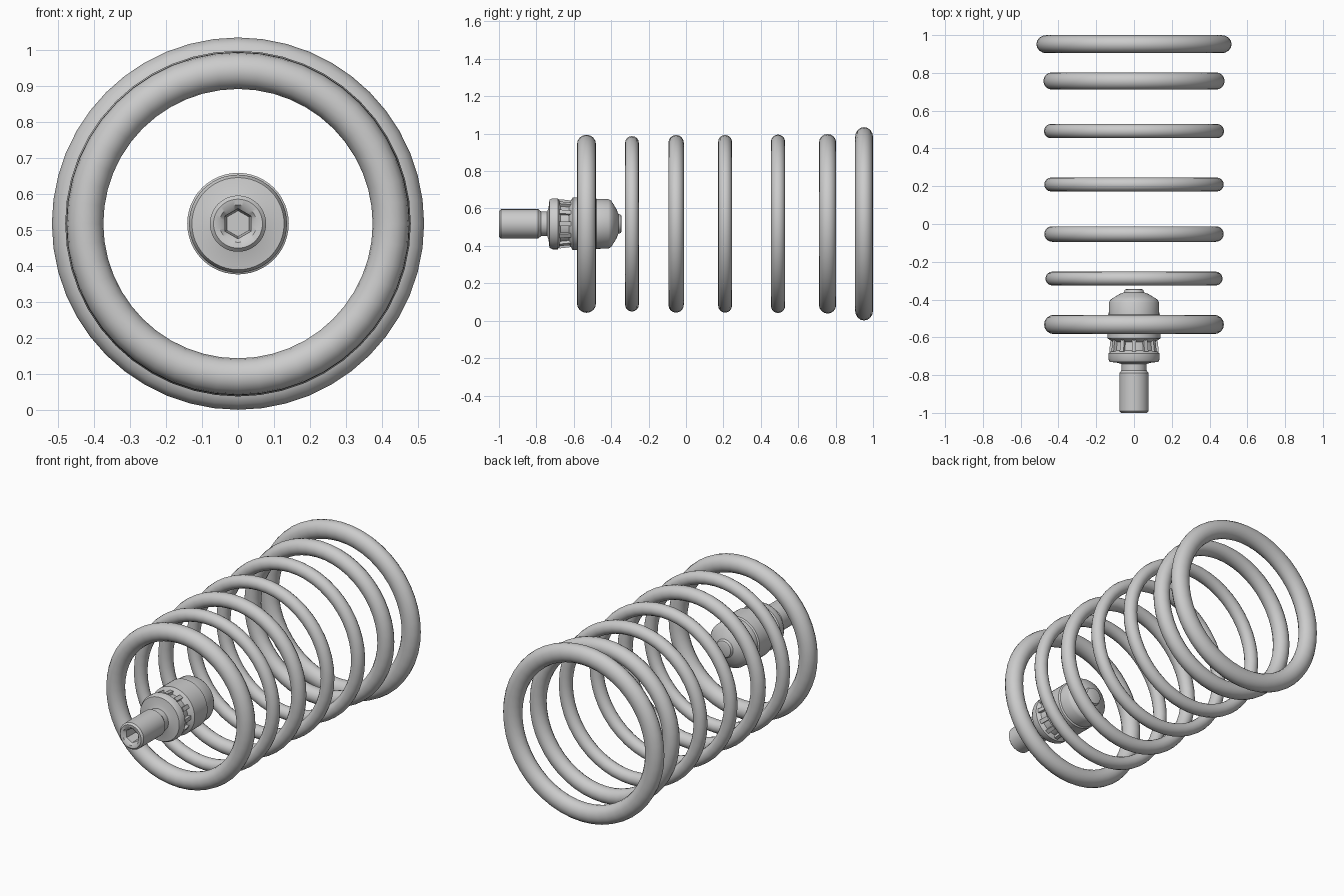
import bpy, bmesh
from math import sin, cos, pi

if "Cube" in bpy.data.objects:
    bpy.data.objects.remove(bpy.data.objects["Cube"])

CZ = 0.518   # height of the shared axis, which runs along y


def finish(bm, name, angle):
    bmesh.ops.recalc_face_normals(bm, faces=bm.faces)
    me = bpy.data.meshes.new(name)
    bm.to_mesh(me)
    bm.free()
    ob = bpy.data.objects.new(name, me)
    bpy.context.collection.objects.link(ob)
    ob.location.z = CZ
    bpy.ops.object.select_all(action='DESELECT')
    ob.select_set(True)
    bpy.context.view_layer.objects.active = ob
    bpy.ops.object.shade_smooth_by_angle(angle=angle)
    return ob


def loft(bm, loops, closed=False):
    pairs = list(zip(loops, loops[1:]))
    if closed:
        pairs.append((loops[-1], loops[0]))
    for a, b in pairs:
        n = len(a)
        for i in range(n):
            j = (i + 1) % n
            bm.faces.new((a[i], a[j], b[j], b[i]))


def ring(name, y, outer, radial, axial, segs=48, sides=16):
    bm = bmesh.new()
    loops = []
    for k in range(sides):
        t = 2 * pi * k / sides
        r, yy = outer - radial + radial * cos(t), y + axial * sin(t)
        loops.append([bm.verts.new((r * sin(2 * pi * i / segs), yy, r * cos(2 * pi * i / segs)))
                      for i in range(segs)])
    loft(bm, loops, closed=True)
    return finish(bm, name, pi)


def lathe(name, profile, segs=48):
    # profile points: (y, radius, sides); sides = 0 is round, 6 is hexagonal
    bm = bmesh.new()
    loops = []
    for y, r, sides in profile:
        loop = []
        for i in range(segs):
            a = 2 * pi * i / segs
            rr = r
            if sides:
                w = pi / sides
                rr = r * cos(w) / cos(a % (2 * w) - w)
            loop.append(bm.verts.new((rr * sin(a), y, rr * cos(a))))
        loops.append(loop)
    loft(bm, loops)
    bm.faces.new(loops[0])
    bm.faces.new(loops[-1])
    return finish(bm, name, 0.6)


# Row of hoops: y, outer radius, radial and axial half thickness
hoops = [(-0.532, 0.476, 0.051, 0.051), (-0.289, 0.469, 0.037, 0.037),
         (-0.053, 0.475, 0.041, 0.041), (0.209, 0.475, 0.037, 0.037),
         (0.492, 0.477, 0.038, 0.038), (0.757, 0.480, 0.046, 0.046),
         (0.952, 0.517, 0.054, 0.048)]
for n, h in enumerate(hoops, 1):
    ring(f"hoop_{n}", *h)

# Stem with hexagonal socket, neck, collar, body and stepped nose
lathe("plunger", [
    (-0.89, 0.036, 6), (-0.985, 0.042, 6), (-0.998, 0.052, 0), (-1.0, 0.068, 0),
    (-0.99, 0.078, 0), (-0.79, 0.078, 0), (-0.775, 0.066, 0), (-0.742, 0.066, 0),
    (-0.735, 0.085, 0), (-0.73, 0.128, 0), (-0.715, 0.136, 0), (-0.685, 0.136, 0),
    (-0.67, 0.115, 0), (-0.625, 0.110, 0), (-0.612, 0.130, 0), (-0.605, 0.141, 0),
    (-0.485, 0.141, 0), (-0.478, 0.134, 0), (-0.415, 0.132, 0), (-0.40, 0.124, 0),
    (-0.385, 0.100, 0), (-0.37, 0.075, 0), (-0.362, 0.054, 0), (-0.348, 0.048, 0),
    (-0.344, 0.038, 0)])

# Ribs around the groove between collar and body
bm = bmesh.new()
for k in range(12):
    a = 2 * pi * k / 12
    loops = []
    for y, r in ((-0.675, 0.132), (-0.606, 0.124)):
        loops.append([bm.verts.new((q * sin(a + d), y, q * cos(a + d)))
                      for q, d in ((0.1, -0.1), (r, -0.09), (r, 0.09), (0.1, 0.1))])
    loft(bm, loops)
    bm.faces.new(loops[0])
    bm.faces.new(loops[1])
finish(bm, "groove_ribs", 0.5)
